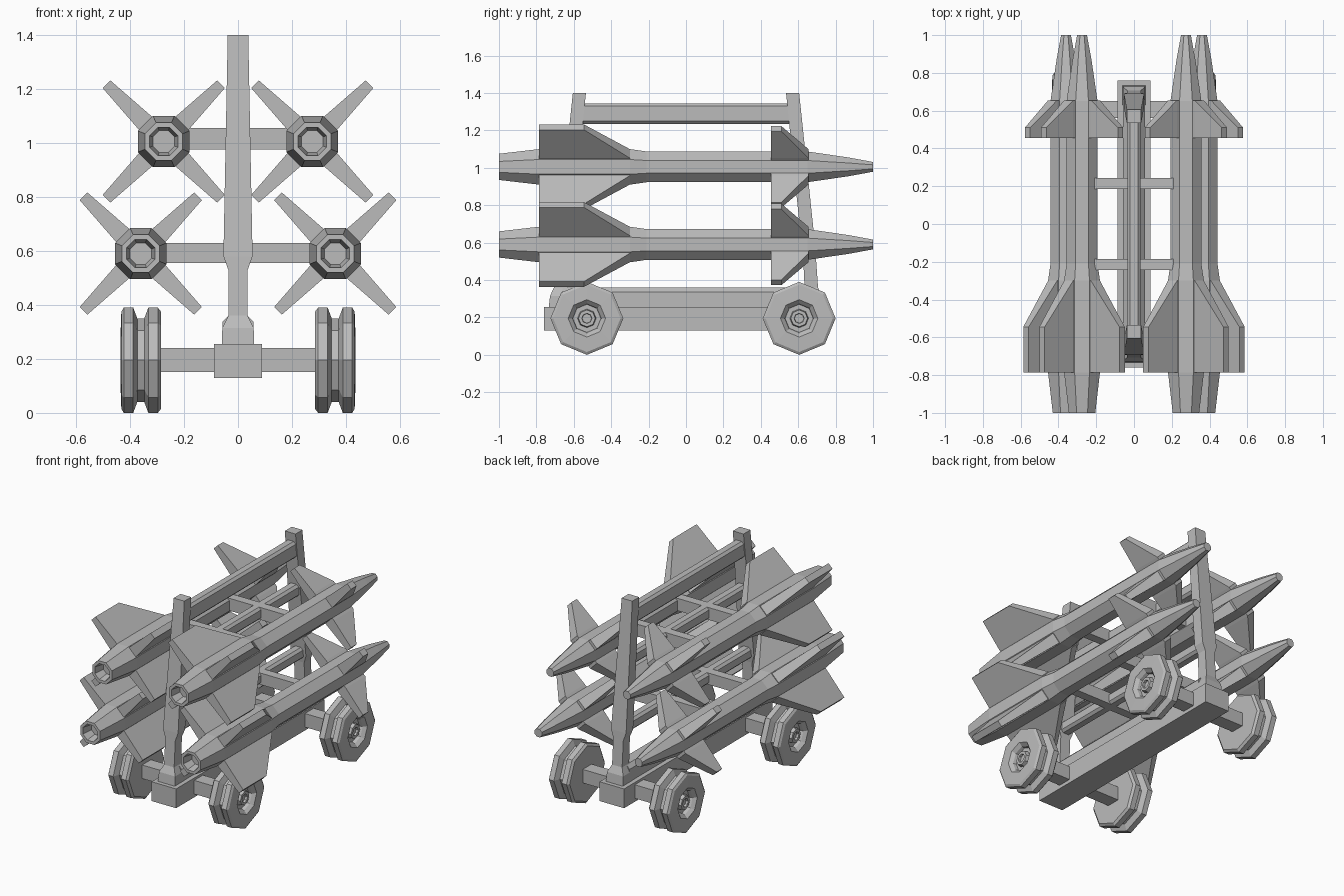
import bpy
import bmesh
from math import pi, cos, sin
from mathutils import Vector, Matrix

if "Cube" in bpy.data.objects:
    bpy.data.objects.remove(bpy.data.objects["Cube"])

grey = bpy.data.materials.new("plain_grey")
grey.use_nodes = True
colour = (0.5, 0.5, 0.5, 1)
grey.diffuse_color = colour
grey.node_tree.nodes["Principled BSDF"].inputs["Base Color"].default_value = colour


def loft(name, rings, matrix=Matrix()):
    """Skin a row of equal-sized rings and cap both ends."""
    bm = bmesh.new()
    rows = [[bm.verts.new(matrix @ Vector(p)) for p in ring] for ring in rings]
    n = len(rows[0])
    for a, b in zip(rows, rows[1:]):
        for i in range(n):
            j = (i + 1) % n
            bm.faces.new((a[i], a[j], b[j], b[i]))
    bm.faces.new(rows[0])
    bm.faces.new(rows[-1])
    bmesh.ops.recalc_face_normals(bm, faces=bm.faces)
    mesh = bpy.data.meshes.new(name)
    bm.to_mesh(mesh)
    bm.free()
    mesh.materials.append(grey)
    obj = bpy.data.objects.new(name, mesh)
    bpy.context.collection.objects.link(obj)
    return obj


def rect(hx, hy, z, yc=0):
    return [(-hx, yc - hy, z), (hx, yc - hy, z), (hx, yc + hy, z), (-hx, yc + hy, z)]


def box(name, x0, x1, y0, y1, z0, z1):
    hx, hy = (x1 - x0) / 2, (y1 - y0) / 2
    place = Matrix.Translation(((x0 + x1) / 2, (y0 + y1) / 2, 0))
    return loft(name, [rect(hx, hy, z0), rect(hx, hy, z1)], place)


def oct_y(apothem, y):
    r = apothem / cos(pi / 8)
    return [(r * cos(a), y, r * sin(a)) for a in [pi / 8 + k * pi / 4 for k in range(8)]]


def oct_x(r, x):
    return [(x, r * cos(k * pi / 4), r * sin(k * pi / 4)) for k in range(8)]


# Missiles: hollow nozzle, tail cone, body, nose
BODY = [(0.04, -0.93), (0.052, -1), (0.07, -1), (0.095, -0.785), (0.095, -0.3),
        (0.082, -0.21), (0.082, 0.65), (0.05, 0.87), (0.026, 1)]
# Fins: trailing y, root leading y, tip leading y, tip radius
FINS = {"tail_fin": (-0.785, -0.3, -0.545, 0.3), "nose_fin": (0.455, 0.655, 0.51, 0.288)}


def missile(label, x, z):
    place = Matrix.Translation((x, 0, z))
    loft(label + "_missile", [oct_y(a, y) for a, y in BODY], place)
    for name, (back, root, tip, reach) in FINS.items():
        for k in range(4):
            turn = place @ Matrix.Rotation(pi / 4 + k * pi / 2, 4, "Y")
            rings = []
            for r, half, lead in ((0.06, 0.034, root), (0.1, 0.034, root), (reach, 0.02, tip)):
                mid, span = (back + lead) / 2, (lead - back) / 2
                rings.append(rect(half, span, r, mid))
            loft(label + "_" + name, rings, turn)


for side, s in (("left", 1), ("right", -1)):
    missile("upper_" + side, s * 0.275, 1.005)
    missile("lower_" + side, s * 0.36, 0.59)

# Chassis base with chamfered ridge
box("chassis_base", -0.088, 0.088, -0.76, 0.76, 0.13, 0.255)


def rail(name, half, length, z0, z1, chamfer, low):
    prof = [(-half + low, z0), (half - low, z0), (half, z0 + low), (half, z1 - chamfer),
            (half - chamfer, z1), (-half + chamfer, z1), (-half, z1 - chamfer), (-half, z0 + low)]
    return loft(name, [[(x, y, z) for x, z in prof] for y in (-length, length)])


box("chassis_ridge_foot", -0.058, 0.058, -0.66, 0.66, 0.25, 0.275)
rail("chassis_ridge", 0.058, 0.66, 0.26, 0.36, 0.024, 0.001)

# Lengthwise rails between the posts
rail("top_rail", 0.035, 0.56, 1.235, 1.345, 0.015, 0.015)
rail("middle_rail", 0.035, 0.62, 0.975, 1.055, 0.015, 0.015)
rail("lower_rail", 0.035, 0.65, 0.555, 0.63, 0.015, 0.015)

# Leaning end posts: height, half width, centre y, half depth
POST = [(0.25, 0.06, 0.682, 0.052), (0.315, 0.058, 0.677, 0.05), (0.36, 0.036, 0.67, 0.036),
        (0.53, 0.036, 0.66, 0.034), (0.58, 0.054, 0.655, 0.036), (1.4, 0.038, 0.57, 0.035)]
for name, s in (("front", -1), ("back", 1)):
    loft(name + "_post", [rect(hx, hy, z, s * yc) for z, hx, yc, hy in POST])

# Crossbars that carry the missiles
for y in (-0.215, 0.215):
    box("upper_crossbar", -0.25, 0.25, y - 0.029, y + 0.029, 0.975, 1.055)
    box("lower_crossbar", -0.33, 0.33, y - 0.029, y + 0.029, 0.555, 0.63)

# Axles and twin-rimmed wheels with recessed hubs
WHEEL = [(0.15, 0.285), (0.18, 0.285), (0.195, 0.297), (0.195, 0.332), (0.155, 0.347),
         (0.155, 0.373), (0.195, 0.388), (0.195, 0.423), (0.18, 0.432), (0.1, 0.435),
         (0.08, 0.415), (0.075, 0.395), (0.05, 0.395), (0.045, 0.42), (0.027, 0.42),
         (0.025, 0.405)]
for end, y in (("front", -0.53), ("back", 0.605)):
    box(end + "_axle", -0.3, 0.3, y - 0.045, y + 0.045, 0.152, 0.24)
    for side, s in (("left", 1), ("right", -1)):
        place = Matrix.Translation((0, y, 0.195))
        loft(end + "_" + side + "_wheel", [oct_x(r, s * x) for r, x in WHEEL], place)
